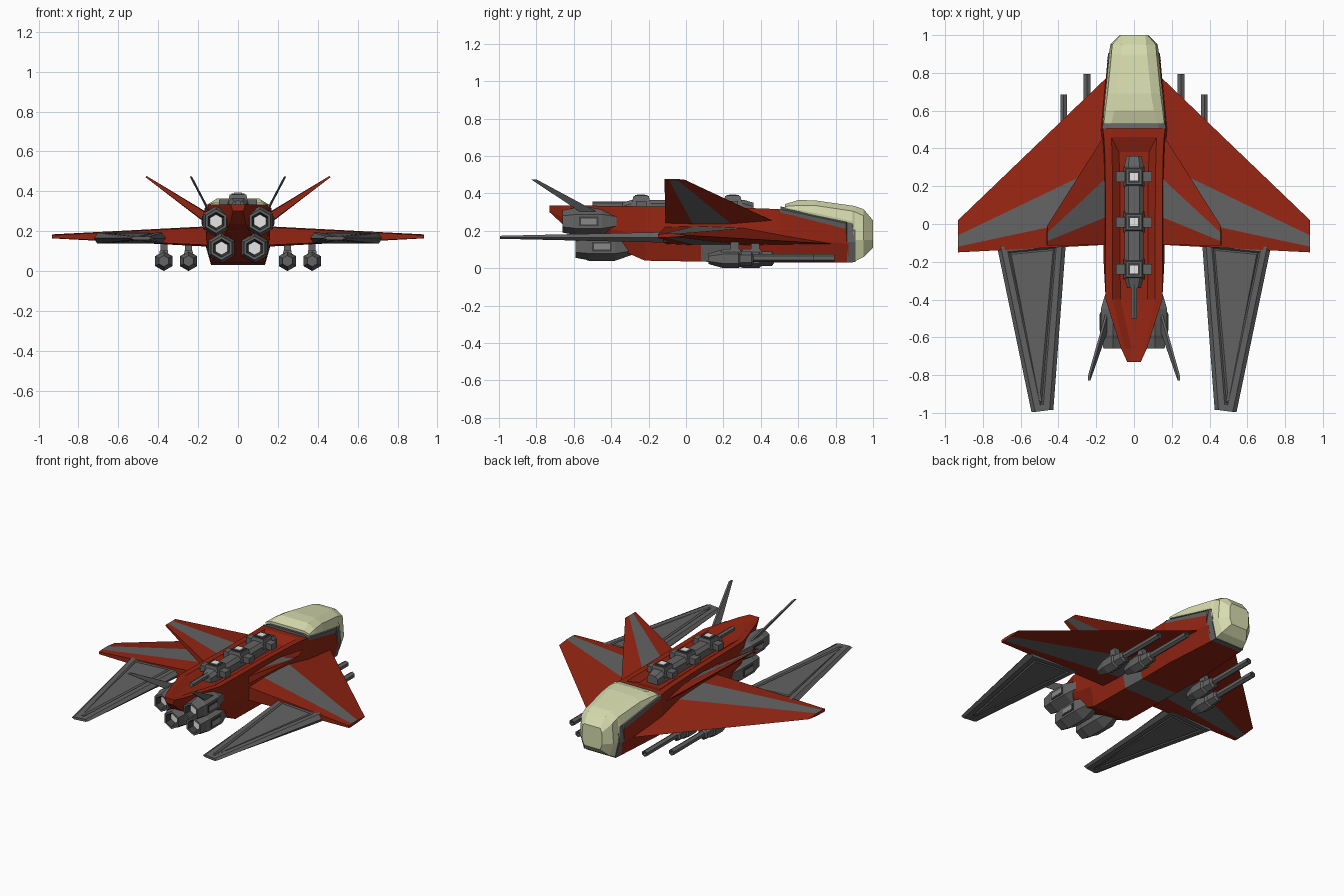
import bpy, bmesh, math

if "Cube" in bpy.data.objects:
    bpy.data.objects.remove(bpy.data.objects["Cube"])


def material(name, rgb):
    m = bpy.data.materials.new(name)
    m.diffuse_color = (*rgb, 1)
    m.use_nodes = True
    m.node_tree.nodes["Principled BSDF"].inputs["Base Color"].default_value = m.diffuse_color
    return m


RED = material("hull_red", (0.29, 0.018, 0.006))
GREY = material("metal_grey", (0.125, 0.125, 0.125))
PALE = material("canopy_pale_green", (0.68, 0.72, 0.43))
WHITE = material("glow_white", (0.8, 0.8, 0.8))
DARK = material("dark_grey", (0.05, 0.05, 0.05))
LIGHT = material("panel_light_grey", (0.25, 0.25, 0.25))


def finish(name, bm, mats):
    bmesh.ops.recalc_face_normals(bm, faces=bm.faces)
    me = bpy.data.meshes.new(name)
    bm.to_mesh(me)
    bm.free()
    for m in mats:
        me.materials.append(m)
    ob = bpy.data.objects.new(name, me)
    bpy.context.collection.objects.link(ob)
    return ob


def loft(name, rings, mats, rule=lambda i, j: 0, last=0, inset=None):
    """Skin a list of equal-length rings; rule(ring, side) gives the colour slot."""
    bm = bmesh.new()
    vs = [[bm.verts.new(p) for p in r] for r in rings]
    n = len(vs[0])
    sides = []
    for i in range(len(vs) - 1):
        for j in range(n):
            k = (j + 1) % n
            f = bm.faces.new((vs[i][j], vs[i][k], vs[i + 1][k], vs[i + 1][j]))
            f.material_index = rule(i, j)
            sides.append(f)
    bm.faces.new(vs[0])
    bm.faces.new(vs[-1]).material_index = last
    if inset:
        bmesh.ops.recalc_face_normals(bm, faces=bm.faces)
        for j in inset:
            for t, d in ((0.045, 0), (0.012, -0.008), (0.012, 0.008)):
                bmesh.ops.inset_region(bm, faces=[sides[j]], thickness=t, depth=d)
    return finish(name, bm, mats)


def sec(y, *half):
    """Mirrored cross-section at y from (x, z) points listed bottom to top."""
    return [(x, y, z) for x, z in half] + [(-x, y, z) for x, z in reversed(half)]


def box(name, c, s, mat, taper=1.0):
    rings = []
    for dz, t in ((-0.5, 1), (0.5, taper)):
        rings.append([(c[0] + a * s[0] * t / 2, c[1] + b * s[1] * t / 2, c[2] + dz * s[2])
                      for a, b in ((-1, -1), (1, -1), (1, 1), (-1, 1))])
    return loft(name, rings, [mat])


def hexsweep(name, x, z, prof, mats, rule=lambda i, j: 0, last=0):
    """Six-sided body along y from (y, radius) pairs, points up."""
    rings = [[(x + r * math.sin(a * math.pi / 3), y, z + r * math.cos(a * math.pi / 3))
              for a in range(6)] for y, r in prof]
    return loft(name, rings, mats, rule, last)


# Fuselage: y, bottom, middle and top half widths/heights, channel half width and depth
hull = [(0.87, .11, .03, .14, .13, .125, .235, .09, 0),
        (0.50, .135, .03, .175, .17, .165, .315, .12, 0),
        (0.46, .135, .03, .172, .17, .160, .317, .12, 0),
        (0.38, .135, .03, .170, .17, .155, .320, .08, .03),
        (0.24, .135, .03, .165, .17, .152, .323, .075, .03),
        (0.08, .135, .035, .165, .17, .15, .326, .075, .03),
        (-0.22, .135, .04, .16, .17, .15, .33, .075, .03),
        (-0.40, .10, .12, .15, .21, .15, .333, .07, .03),
        (-0.66, .04, .235, .055, .27, .068, .335, .012, .01),
        (-0.73, .025, .30, .03, .31, .036, .335, .01, 0)]
loft("fuselage",
     [sec(y, (wb, zb), (wm, zm), (wt, zt), (max(wc, wt * .75), zt), (wc, zt - d))
      for y, wb, zb, wm, zm, wt, zt, wc, d in hull],
     [RED, GREY], lambda i, j: 1 if i == 4 and j in (0, 8, 9) else 0)

# Grey frame below and behind the canopy
loft("canopy_frame",
     [sec(.505, (.165, .29), (.169, .315), (.13, .33)),
      sec(.855, (.13, .205), (.136, .24), (.11, .26)),
      sec(.86, (.112, .03), (.143, .14), (.125, .25)),
      sec(.905, (.108, .032), (.136, .14), (.122, .25))], [GREY])

# Canopy
loft("canopy",
     [sec(.53, (.165, .318), (.165, .325), (.16, .33), (.12, .342)),
      sec(.60, (.158, .303), (.16, .312), (.152, .335), (.105, .364)),
      sec(.69, (.150, .282), (.152, .295), (.14, .335), (.09, .362)),
      sec(.89, (.130, .240), (.132, .25), (.12, .305), (.07, .334)),
      sec(.90, (.105, .035), (.133, .15), (.12, .302), (.07, .332)),
      sec(.95, (.095, .06), (.125, .15), (.115, .28), (.065, .315)),
      sec(1.0, (.06, .11), (.075, .15), (.072, .23), (.06, .255))], [PALE])

# Dorsal gun spine with three turret blocks and a rear barrel
loft("dorsal_spine",
     [sec(y, (w, .295), (w, h - .02), (w * .6, h))
      for y, w, h in ((-.34, .035, .35), (-.29, .05, .365), (.31, .05, .365), (.36, .04, .35))],
     [GREY])
for k, y in enumerate((.25, .01, -.24)):
    box(f"turret_crossbar_{k}", (0, y, .34), (.19, .055, .04), GREY)
    box(f"turret_block_{k}", (0, y, .355), (.11, .11, .06), GREY, .75)
    box(f"turret_rim_{k}", (0, y, .387), (.066, .066, .006), DARK)
    box(f"turret_light_{k}", (0, y, .3905), (.042, .042, .005), WHITE)
hexsweep("dorsal_barrel", 0, .34, [(-.50, .017), (-.30, .017)], [GREY])

for s, side in ((1, "right"), (-1, "left")):
    stripe = lambda i, j: 1 if j in (1, 5) else 0

    # Main delta wing with a grey stripe above and below
    root = [(.78, .13), (.32, .215), (.05, .225), (-.11, .22), (-.11, .13), (.05, .122), (.32, .122)]
    tip = [(.02, .175), (-.06, .184), (-.12, .184), (-.15, .18), (-.15, .165), (-.12, .164), (-.06, .166)]
    loft(f"main_wing_{side}", [[(s * .14, y, z) for y, z in root],
                               [(s * .932, y, z) for y, z in tip]], [RED, GREY], stripe)

    # Canted upper fin with the same stripe; x, y, z points
    root = [(.15, .48, .245), (.14, .25, .28), (.14, .04, .285), (.14, -.11, .28),
            (.15, -.11, .235), (.15, .04, .23), (.15, .25, .23)]
    tip = [(.46, -.01, .474), (.457, -.045, .476), (.457, -.09, .476), (.457, -.115, .476),
           (.463, -.115, .470), (.463, -.09, .470), (.463, -.045, .470)]
    loft(f"upper_fin_{side}", [[(s * x, y, z) for x, y, z in root],
                               [(s * x, y, z) for x, y, z in tip]], [RED, GREY], stripe)

    # Long grey tail plane with recessed outline
    loft(f"tail_plane_{side}",
         [[(s * a, ya, .165), (s * (a + .02), ya, .165 + h), (s * (b - .02), yb, .165 + h),
           (s * b, yb, .165), (s * (b - .02), yb, .165 - h), (s * (a + .02), ya, .165 - h)]
          for a, b, ya, yb, h in ((.36, .725, -.09, -.12, .028), (.427, .543, -.985, -.995, .008))],
         [GREY], inset=(1, 4))

    # Slanted rear antenna blade
    loft(f"antenna_{side}",
         [[(s * (x + dx), y + dy, z) for dx, dy in
           ((-.006, -h), (.006, -h), (.006, h), (-.006, h))]
          for x, y, z, h in ((.145, -.52, .30, .045), (.237, -.815, .475, .014))], [GREY])

    # Two stacked engines with glowing nozzles and side panels
    for level, x, z, y0 in (("upper", .11, .25, -.66), ("lower", .083, .115, -.59)):
        hexsweep(f"engine_{level}_{side}", s * x, z,
                 [(y0 + .34, .03), (y0 + .27, .055), (y0 + .21, .076), (y0 + .07, .076),
                  (y0 + .055, .07), (y0, .06), (y0, .046), (y0 + .04, .034)],
                 [GREY, DARK, WHITE], lambda i, j: 1 if i == 6 else 0, last=2)
        edge = s * (x + .066)
        box(f"engine_panel_{level}_{side}", (edge, y0 + .14, z), (.008, .105, .05), DARK)
        box(f"engine_vent_{level}_{side}", (edge + s * .002, y0 + .14, z), (.008, .085, .032), LIGHT)

    # Two underslung guns per side
    for k, (x, y0, y1) in enumerate(((.248, .25, .795), (.372, .14, .685))):
        hexsweep(f"gun_body_{k}_{side}", s * x, .05,
                 [(y0 - .02, .028), (y0 + .06, .05), (y0 + .14, .05), (y0 + .15, .04),
                  (y0 + .21, .038), (y0 + .22, .024)], [GREY])
        hexsweep(f"gun_barrel_{k}_{side}", s * x, .055,
                 [(y0 + .1, .021), (y1, .021), (y1, .012), (y1 - .03, .011)],
                 [GREY, DARK], last=1)
        box(f"gun_pylon_{k}_{side}", (s * x, y0 + .12, .115), (.035, .045, .09), GREY)
        box(f"gun_mount_{k}_{side}", (s * x, y0 + .1, .085), (.05, .12, .035), GREY, .8)
